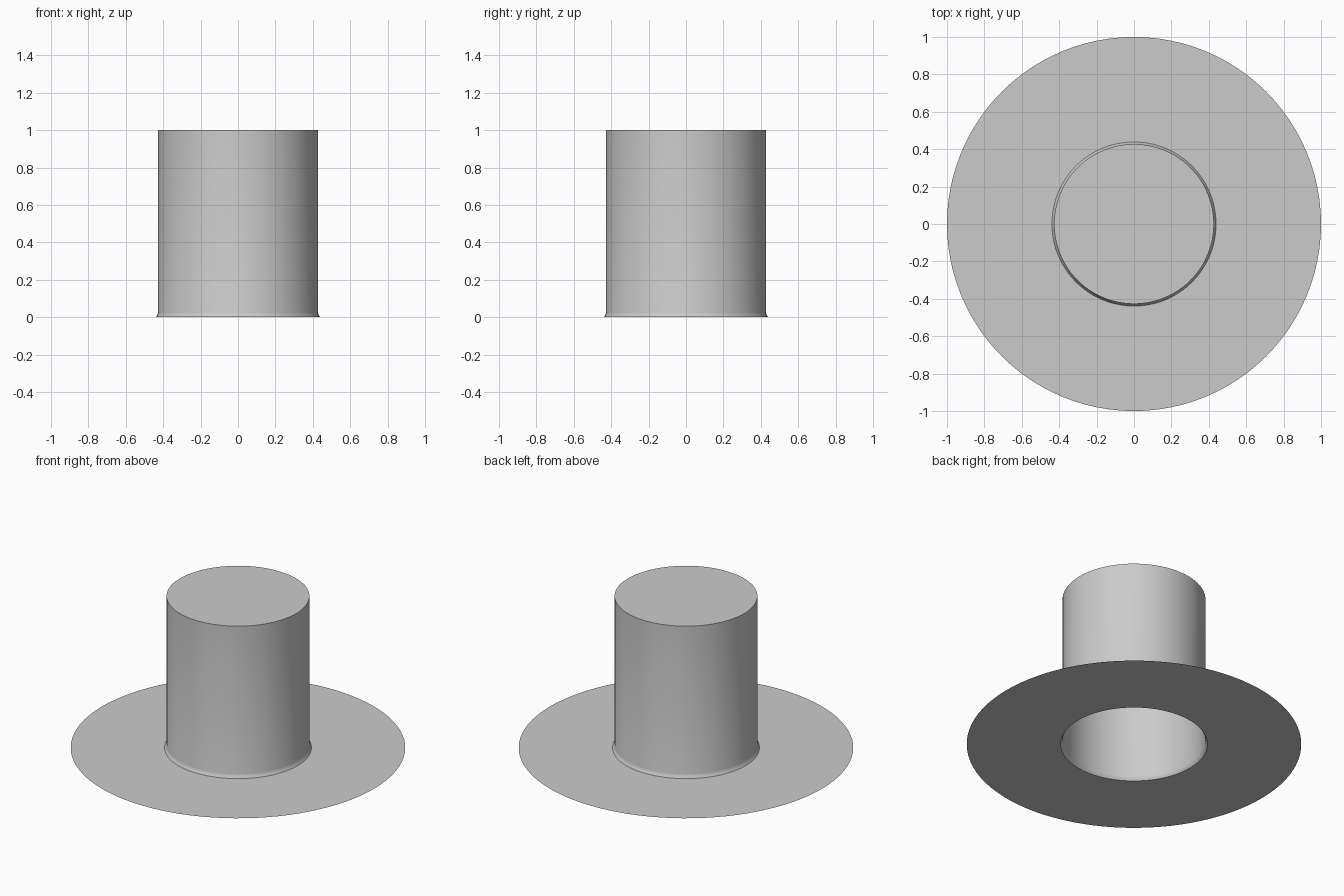
import bpy, bmesh, math

if "Cube" in bpy.data.objects:
    bpy.data.objects.remove(bpy.data.objects["Cube"])

SEGMENTS = 96


def lathe(name, profile):
    """Revolve (radius, height) points around z; radius 0 closes with a cap."""
    bm = bmesh.new()
    rings = []
    for r, z in profile:
        rings.append([bm.verts.new((r * math.cos(2 * math.pi * i / SEGMENTS),
                                    r * math.sin(2 * math.pi * i / SEGMENTS), z))
                      for i in range(SEGMENTS)])
    for a, b in zip(rings, rings[1:]):
        for i in range(SEGMENTS):
            j = (i + 1) % SEGMENTS
            bm.faces.new((a[i], a[j], b[j], b[i]))
    return bm, rings


def finish(name, bm):
    mesh = bpy.data.meshes.new(name)
    bm.to_mesh(mesh)
    bm.free()
    obj = bpy.data.objects.new(name, mesh)
    bpy.context.collection.objects.link(obj)
    bpy.ops.object.select_all(action='DESELECT')
    obj.select_set(True)
    bpy.context.view_layer.objects.active = obj
    bpy.ops.object.shade_smooth_by_angle(angle=math.radians(30))


# One thin shell: flat brim, small flare at the base, straight crown, flat top
bm, rings = lathe("top_hat", [(1.0, 0.0), (0.439, 0.0), (0.431, 0.012),
                              (0.427, 0.026), (0.427, 1.0)])
bm.faces.new(rings[-1])
finish("top_hat", bm)
